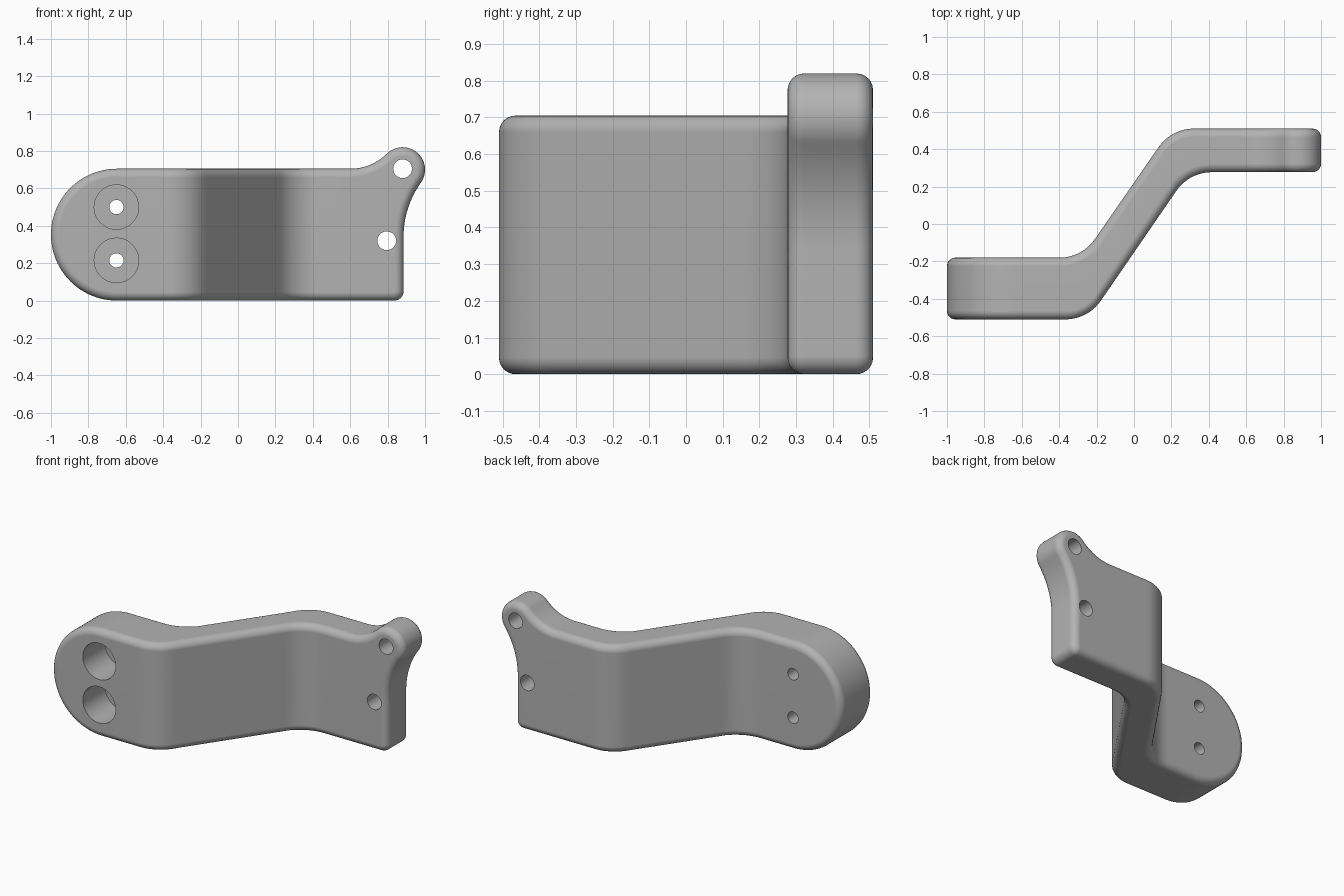
import bpy
import bmesh
from math import sin, cos, tan, atan, atan2, pi, sqrt

cube = bpy.data.objects.get("Cube")
if cube:
    bpy.data.objects.remove(cube, do_unlink=True)

HEIGHT = 0.705     # plate height
EDGE = 0.045       # rounding of the outer rim
BEND = 0.23        # radius of the two bends
STEPS = 6          # segments in the rim rounding

grey = bpy.data.materials.new("plain_grey")
grey.diffuse_color = (0.45, 0.45, 0.45, 1)
grey.use_nodes = True
for node in grey.node_tree.nodes:
    if node.type == 'BSDF_PRINCIPLED':
        node.inputs["Base Color"].default_value = grey.diffuse_color


def step_curve(x, x0, y0, x1, y1):
    """Flat, filleted ramp, flat: returns y and the slope factor."""
    angle = atan((y1 - y0) / (x1 - x0))
    t = BEND * tan(angle / 2)
    run = t * cos(angle)
    if x <= x0 - t:
        return y0, 1
    if x >= x1 + t:
        return y1, 1
    if x < x0 + run:
        d = x - (x0 - t)
        drop = sqrt(BEND ** 2 - d ** 2)
        return y0 + BEND - drop, BEND / drop
    if x > x1 - run:
        d = x1 + t - x
        drop = sqrt(BEND ** 2 - d ** 2)
        return y1 - BEND + drop, BEND / drop
    return y0 + (x - x0) * tan(angle), 1 / cos(angle)


def front_y(x):
    return step_curve(x, -0.246, -0.51, 0.295, 0.277)


def back_y(x):
    return step_curve(x, -0.278, -0.18, 0.2, 0.51)


def arc(cx, cz, r, a0, a1, n, side=1):
    """Arc points with outward normals; side is -1 where the arc is hollow."""
    angles = [a0 + (a1 - a0) * i / n for i in range(n + 1)]
    return [(cx + r * cos(a), cz + r * sin(a), side * cos(a), side * sin(a))
            for a in angles]


# Outline of the plate, counter-clockwise, as (x, z, normal x, normal z)
COLS = 81
stations = [-0.55 + 1.1 * i / (COLS - 1) for i in range(COLS)]
lug_x, lug_z, lug_r = 0.88, 0.70, 0.12
neck_x, neck_z, neck_r = 1.385, 0.34, 0.5
dip_x, dip_z, dip_r = 0.6, HEIGHT + 0.278, 0.278
neck_a = atan2(lug_z - neck_z, lug_x - neck_x)
dip_a = atan2(lug_z - dip_z, lug_x - dip_x)

outline = [(x, 0, 0, -1) for x in stations]
outline += arc(0.835, 0.05, 0.05, -pi / 2, 0, 8)
outline += arc(neck_x, neck_z, neck_r, pi, neck_a, 14, -1)[:-1]
outline += arc(lug_x, lug_z, lug_r, neck_a - pi, dip_a + pi, 32)
outline += arc(dip_x, dip_z, dip_r, dip_a, -pi / 2, 12, -1)[1:]
top_start = len(outline)
outline += [(x, HEIGHT, 0, 1) for x in reversed(stations)]
outline += arc(-1 + HEIGHT / 2, HEIGHT / 2, HEIGHT / 2, pi / 2, 3 * pi / 2, 48)
count = len(outline)

# Bracket body: rounded rings from the front face to the back face
bm = bmesh.new()


def ring(surface, direction, a):
    inset = EDGE * (1 - sin(a))
    verts = []
    for x, z, nx, nz in outline:
        px, pz = x - nx * inset, z - nz * inset
        y, factor = surface(px)
        depth = EDGE * (1 - cos(a)) * factor
        verts.append(bm.verts.new((px, y + direction * depth, pz)))
    return verts


turns = [pi / 2 * i / STEPS for i in range(STEPS + 1)]
rings = [ring(front_y, 1, a) for a in turns]
rings += [ring(back_y, -1, a) for a in reversed(turns)]
for r0, r1 in zip(rings, rings[1:]):
    for i in range(count):
        j = (i + 1) % count
        bm.faces.new((r0[i], r0[j], r1[j], r1[i]))

# Front and back faces: flat ends joined by a bent strip
top_end = top_start + COLS - 1
for cap in (rings[0], rings[-1]):
    for i in range(COLS - 1):
        bm.faces.new((cap[i], cap[i + 1], cap[top_end - i - 1], cap[top_end - i]))
    bm.faces.new(cap[COLS - 1:top_start + 1])
    bm.faces.new(cap[top_end:] + cap[:1])
bmesh.ops.recalc_face_normals(bm, faces=bm.faces)

mesh = bpy.data.meshes.new("bracket_body")
bm.to_mesh(mesh)
bm.free()
mesh.materials.append(grey)
body = bpy.data.objects.new("bracket_body", mesh)
bpy.context.collection.objects.link(body)


def drill(x, z, radius, y0, y1):
    """Cut a round hole running along y."""
    bpy.ops.mesh.primitive_cylinder_add(
        vertices=48, radius=radius, depth=y1 - y0,
        location=(x, (y0 + y1) / 2, z), rotation=(pi / 2, 0, 0))
    cutter = bpy.context.object
    cutter.name = "hole_cutter"
    cutter.hide_render = True
    cutter.data.materials.append(grey)
    mod = body.modifiers.new("hole", 'BOOLEAN')
    mod.operation = 'DIFFERENCE'
    mod.solver = 'EXACT'
    mod.object = cutter
    bpy.context.view_layer.objects.active = body
    bpy.ops.object.modifier_apply(modifier=mod.name)
    bpy.data.objects.remove(cutter, do_unlink=True)


# Counterbored screw holes in the rounded end
for z in (0.215, 0.5):
    drill(-0.65, z, 0.119, -0.7, -0.28)
    drill(-0.65, z, 0.038, -0.4, 0)

# Through holes in the lug end
drill(lug_x, 0.705, 0.05, 0.1, 0.7)
drill(0.795, 0.32, 0.05, 0.1, 0.7)

# Smooth shading with crisp hole rims
bpy.ops.object.select_all(action='DESELECT')
body.select_set(True)
bpy.context.view_layer.objects.active = body
bpy.ops.object.shade_smooth_by_angle(angle=pi / 6)
weighted = body.modifiers.new("even_shading", 'WEIGHTED_NORMAL')
weighted.keep_sharp = True
